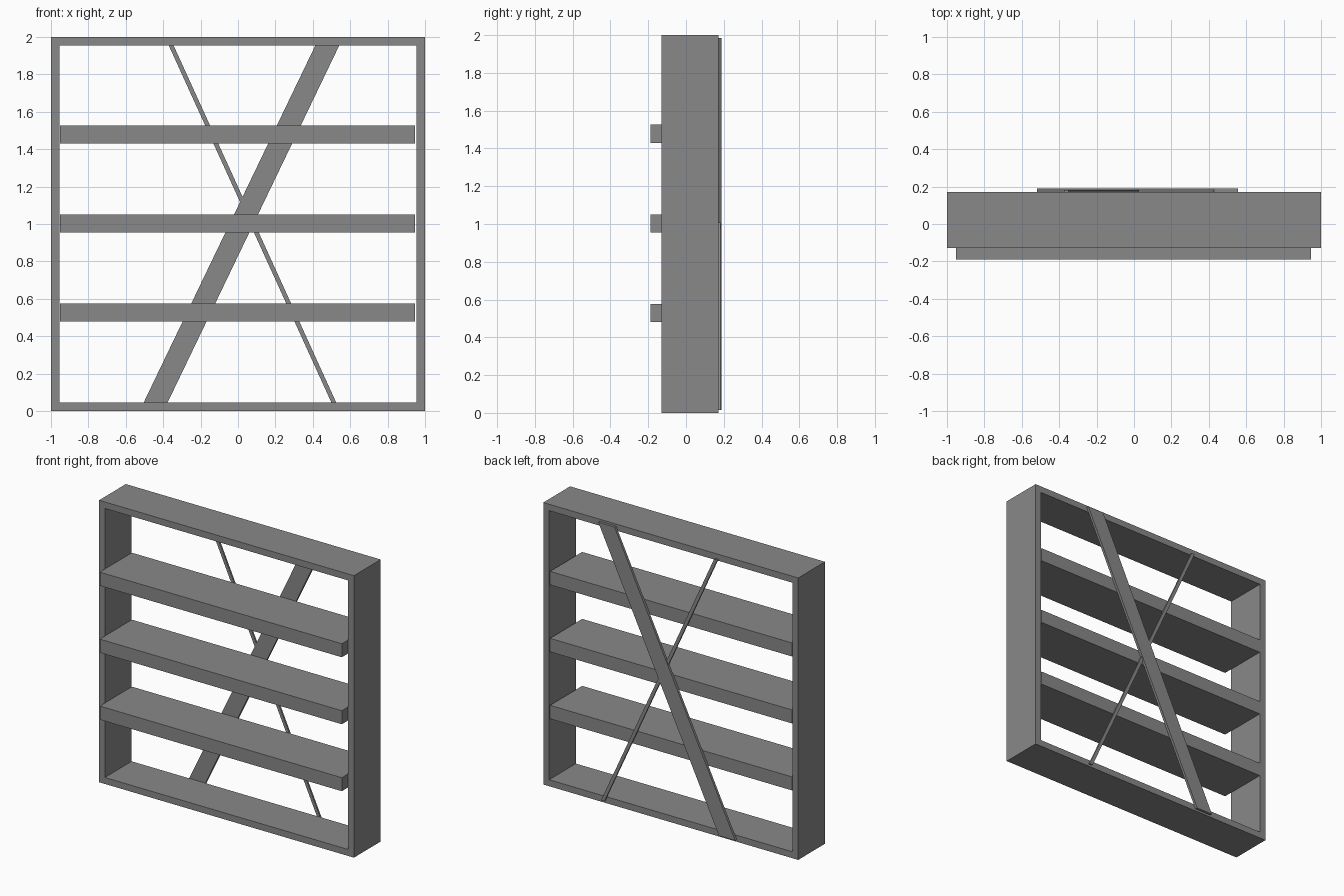
import bpy
import bmesh

cube = bpy.data.objects.get("Cube")
if cube:
    bpy.data.objects.remove(cube, do_unlink=True)

grey = bpy.data.materials.new("mid grey")
grey.use_nodes = True
colour = (0.25, 0.25, 0.25, 1)
grey.diffuse_color = colour
grey.node_tree.nodes["Principled BSDF"].inputs["Base Color"].default_value = colour

FRONT, BACK = -0.129, 0.171      # depth of the frame
WALL = 0.046                     # thickness of the frame boards


def prism(name, outline, y0, y1):
    """Extrude an (x, z) outline from y0 to y1."""
    bm = bmesh.new()
    face = bm.faces.new([bm.verts.new((x, y0, z)) for x, z in outline])
    out = bmesh.ops.extrude_face_region(bm, geom=[face])
    verts = [v for v in out["geom"] if isinstance(v, bmesh.types.BMVert)]
    bmesh.ops.translate(bm, verts=verts, vec=(0, y1 - y0, 0))
    bmesh.ops.recalc_face_normals(bm, faces=bm.faces)
    mesh = bpy.data.meshes.new(name)
    bm.to_mesh(mesh)
    bm.free()
    mesh.materials.append(grey)
    obj = bpy.data.objects.new(name, mesh)
    bpy.context.collection.objects.link(obj)
    return obj


def board(name, x0, x1, z0, z1, y0, y1):
    return prism(name, [(x0, z0), (x1, z0), (x1, z1), (x0, z1)], y0, y1)


def brace(name, bottom, top, width, thickness):
    """Slanted strip with level ends, fixed to the back of the frame."""
    (xb, zb), (xt, zt), h = bottom, top, width / 2
    outline = [(xb - h, zb), (xb + h, zb), (xt + h, zt), (xt - h, zt)]
    return prism(name, outline, BACK, BACK + thickness)


# Outer frame
board("frame_bottom", -1, 1, 0, WALL, FRONT, BACK)
board("frame_top", -1, 1, 2 - WALL, 2, FRONT, BACK)
board("frame_right", -1, WALL - 1, WALL, 2 - WALL, FRONT, BACK)
board("frame_left", 1 - WALL, 1, WALL, 2 - WALL, FRONT, BACK)

# Shelves, standing proud of the frame at the front
for i, z in enumerate((0.48, 0.955, 1.43)):
    board(f"shelf_{i + 1}", -0.952, 0.947, z, z + 0.096, -0.189, BACK)

# Crossed back braces
brace("wide_brace", (-0.455, 0.015), (0.492, 1.985), 0.128, 0.018)
brace("thin_brace", (0.526, 0.015), (-0.362, 1.965), 0.026, 0.012)
